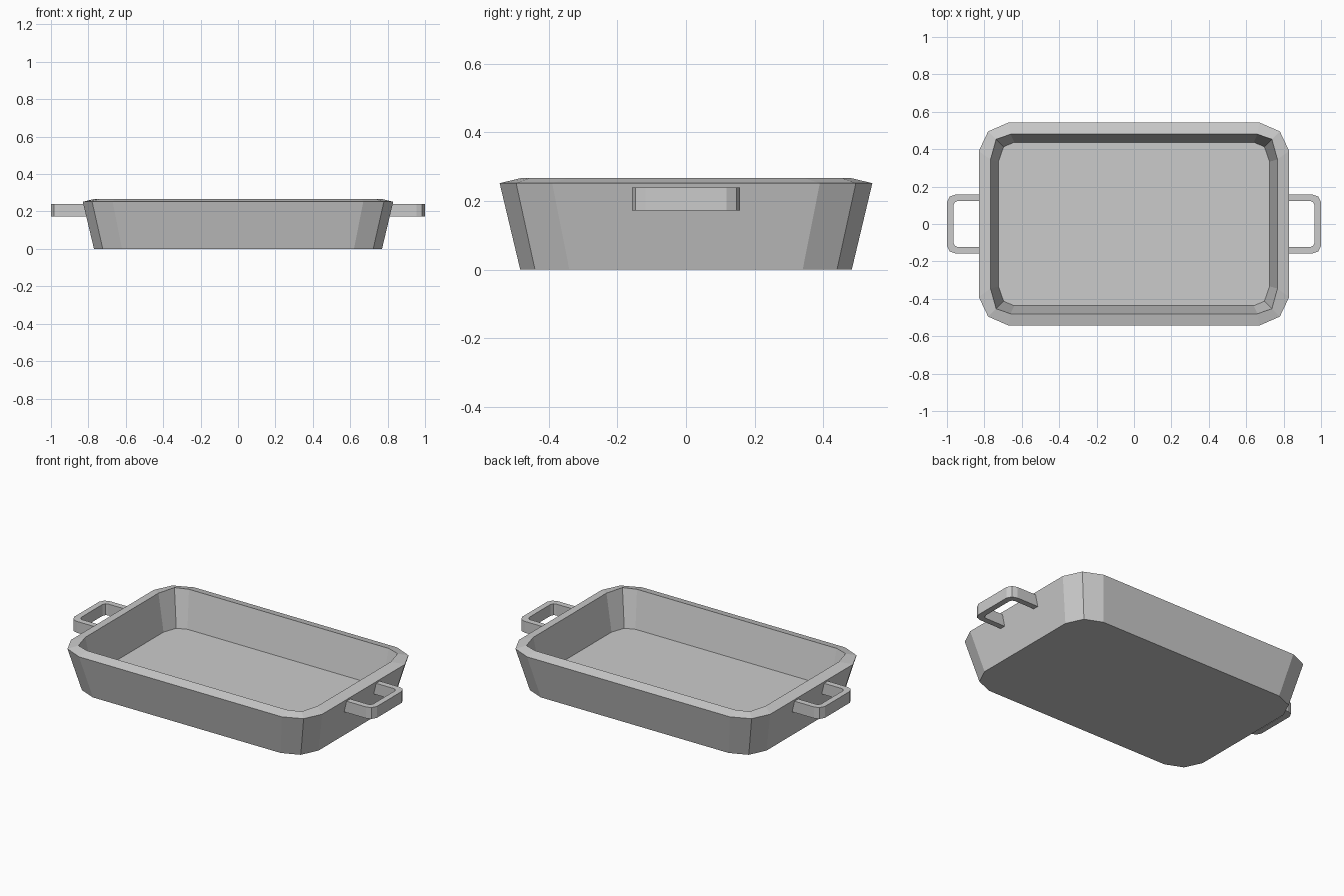
import bpy, bmesh

if "Cube" in bpy.data.objects:
    bpy.data.objects.remove(bpy.data.objects["Cube"])


def make_object(name, bm):
    bmesh.ops.recalc_face_normals(bm, faces=bm.faces)
    mesh = bpy.data.meshes.new(name)
    bm.to_mesh(mesh)
    bm.free()
    obj = bpy.data.objects.new(name, mesh)
    bpy.context.collection.objects.link(obj)
    return obj


def corner_ring(bm, corner, z):
    """Mirror one corner's points into a closed four-corner loop."""
    points = []
    for sx, sy in ((1, 1), (-1, 1), (-1, -1), (1, -1)):
        order = corner if sx * sy > 0 else corner[::-1]
        points += [(sx * x, sy * y, z) for x, y in order]
    return [bm.verts.new(p) for p in points]


def bridge(bm, a, b):
    n = len(a)
    for i in range(n):
        j = (i + 1) % n
        bm.faces.new((a[i], a[j], b[j], b[i]))


# Dish: outer base, outer rim, raised inner rim, inner floor
bm = bmesh.new()
sections = [
    ([(0.77, 0.34), (0.723, 0.44), (0.62, 0.483)], 0.0),
    ([(0.83, 0.39), (0.78, 0.495), (0.67, 0.543)], 0.252),
    ([(0.767, 0.345), (0.737, 0.453), (0.66, 0.48)], 0.267),
    ([(0.725, 0.333), (0.697, 0.413), (0.64, 0.437)], 0.05),
]
rings = [corner_ring(bm, c, z) for c, z in sections]
for a, b in zip(rings, rings[1:]):
    bridge(bm, a, b)
bm.faces.new(rings[0])
bm.faces.new(rings[-1])
make_object("dish", bm)

# Handles: U-shaped bars with two-segment corners, sunk into the walls
outer = [(0.785, 0.157), (0.955, 0.157), (0.985, 0.147), (1.0, 0.118)]
inner = [(0.785, 0.122), (0.945, 0.122), (0.958, 0.116), (0.965, 0.1)]
outer += [(x, -y) for x, y in outer[::-1]]
inner += [(x, -y) for x, y in inner[::-1]]
for side, name in ((1, "right_handle"), (-1, "left_handle")):
    bm = bmesh.new()
    stations = []
    for (ox, oy), (ix, iy) in zip(outer, inner):
        stations.append([bm.verts.new(p) for p in (
            (side * ox, oy, 0.172), (side * ox, oy, 0.24),
            (side * ix, iy, 0.24), (side * ix, iy, 0.172))])
    for a, b in zip(stations, stations[1:]):
        bridge(bm, a, b)
    bm.faces.new(stations[0])
    bm.faces.new(stations[-1])
    make_object(name, bm)
